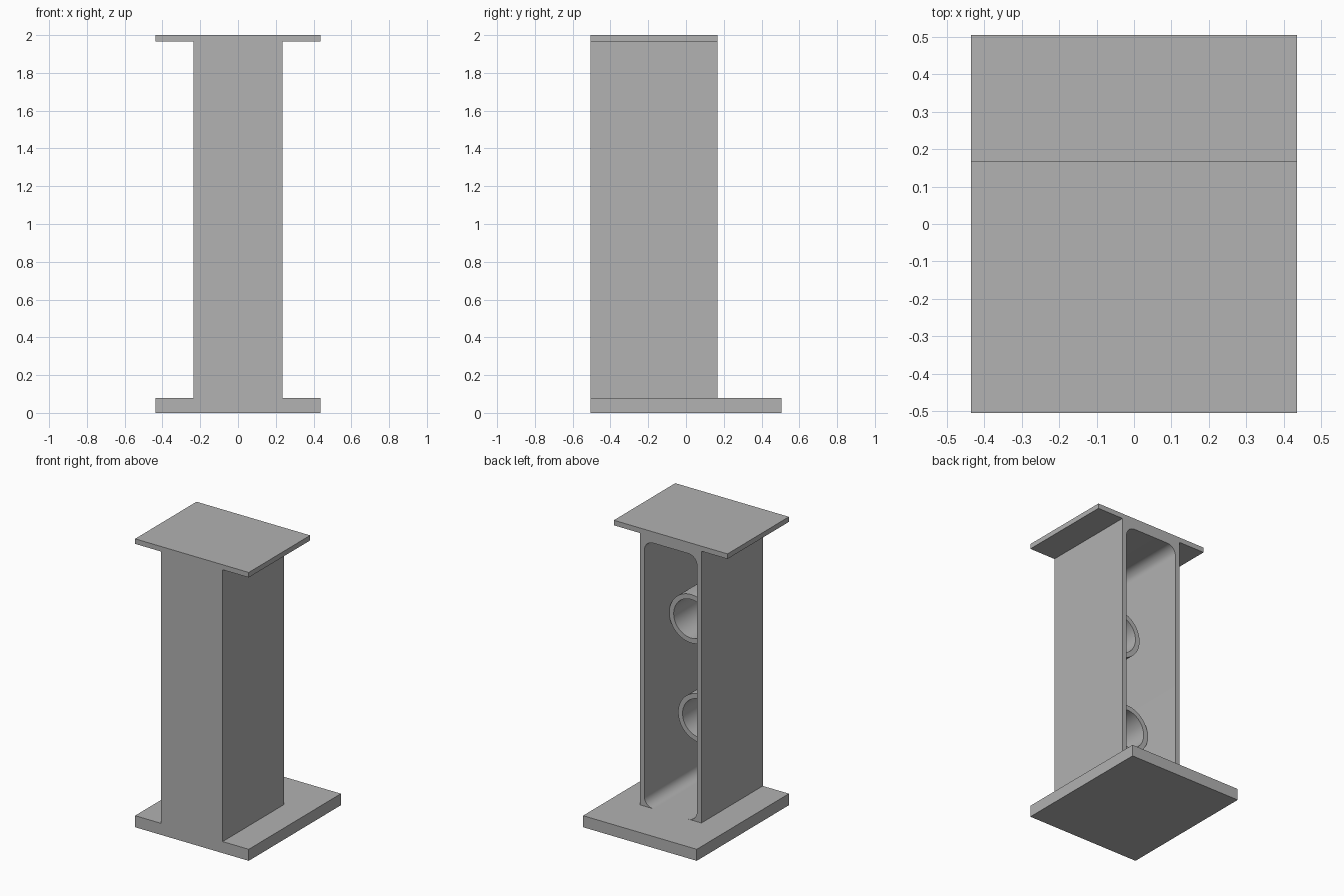
import bpy, bmesh
from math import sin, cos, pi, radians

if "Cube" in bpy.data.objects:
    bpy.data.objects.remove(bpy.data.objects["Cube"], do_unlink=True)

# Main dimensions
WALL = 0.034
FRONT, BACK, BASE_BACK = -0.505, 0.168, 0.505
PLATE_X, COLUMN_X = 0.436, 0.236
BASE_Z, PLATE_Z = 0.08, 1.965
FILLET = 0.067
INNER_X, INNER_TOP = COLUMN_X - WALL, 1.922

steel = bpy.data.materials.new("steel grey")
steel.use_nodes = True
steel.diffuse_color = (0.445, 0.445, 0.445, 1)
steel.node_tree.nodes["Principled BSDF"].inputs["Base Color"].default_value = (0.445, 0.445, 0.445, 1)


def finish(name, bm):
    bmesh.ops.recalc_face_normals(bm, faces=bm.faces)
    mesh = bpy.data.meshes.new(name)
    bm.to_mesh(mesh)
    bm.free()
    mesh.materials.append(steel)
    obj = bpy.data.objects.new(name, mesh)
    bpy.context.collection.objects.link(obj)
    return obj


def extrude_y(name, profile, y0, y1):
    """Solid made by extruding an (x, z) outline from y0 to y1."""
    bm = bmesh.new()
    face = bm.faces.new([bm.verts.new((x, y0, z)) for x, z in profile])
    grown = bmesh.ops.extrude_face_region(bm, geom=[face], use_keep_orig=True)
    moved = [v for v in grown["geom"] if isinstance(v, bmesh.types.BMVert)]
    bmesh.ops.translate(bm, verts=moved, vec=(0, y1 - y0, 0))
    return finish(name, bm)


def rect(half_x, z0, z1):
    return [(-half_x, z0), (half_x, z0), (half_x, z1), (-half_x, z1)]


def arc(cx, cz, start, steps=10):
    """Quarter circle, counter-clockwise from the start angle."""
    angles = [start + pi / 2 * i / steps for i in range(steps + 1)]
    return [(cx + FILLET * cos(a), cz + FILLET * sin(a)) for a in angles]


def tube(name, x, z, outer, inner, y0, y1, sides=64):
    """Hollow pipe along y."""
    bm = bmesh.new()
    loops = []
    for r, y in ((outer, y0), (outer, y1), (inner, y1), (inner, y0)):
        loops.append([bm.verts.new((x + r * cos(2 * pi * i / sides), y,
                                    z + r * sin(2 * pi * i / sides)))
                      for i in range(sides)])
    for k in range(4):
        a, b = loops[k], loops[(k + 1) % 4]
        for i in range(sides):
            j = (i + 1) % sides
            bm.faces.new((a[i], a[j], b[j], b[i]))
    return finish(name, bm)


# Plates at both ends
extrude_y("base_plate", rect(PLATE_X, 0, BASE_Z), FRONT, BASE_BACK)
extrude_y("top_plate", rect(PLATE_X, PLATE_Z, 2), FRONT, BACK)

# Column: closed front wall, then an open frame with filleted inner corners
extrude_y("column_front_wall", rect(COLUMN_X, BASE_Z, PLATE_Z), FRONT, FRONT + WALL)
cx, low, high = INNER_X - FILLET, BASE_Z + FILLET, INNER_TOP - FILLET
inside = arc(cx, low, -pi / 2) + arc(cx, high, 0) + arc(-cx, high, pi / 2) + arc(-cx, low, pi)
outside = [(-COLUMN_X, BASE_Z), (-COLUMN_X, PLATE_Z), (COLUMN_X, PLATE_Z), (COLUMN_X, BASE_Z)]
rounded = [extrude_y("column_frame", outside + inside, FRONT + WALL, BACK)]

# Two staggered pipes standing on the front wall, each touching one side
for name, x, z in (("lower_tube", -WALL, 0.646), ("upper_tube", WALL, 1.32)):
    rounded.append(tube(name, x, z, INNER_X - WALL, INNER_X - 2 * WALL, FRONT + WALL, -0.105))

# Smooth only the curved surfaces
bpy.ops.object.select_all(action="DESELECT")
for obj in rounded:
    obj.select_set(True)
bpy.context.view_layer.objects.active = rounded[0]
bpy.ops.object.shade_smooth_by_angle(angle=radians(30))
